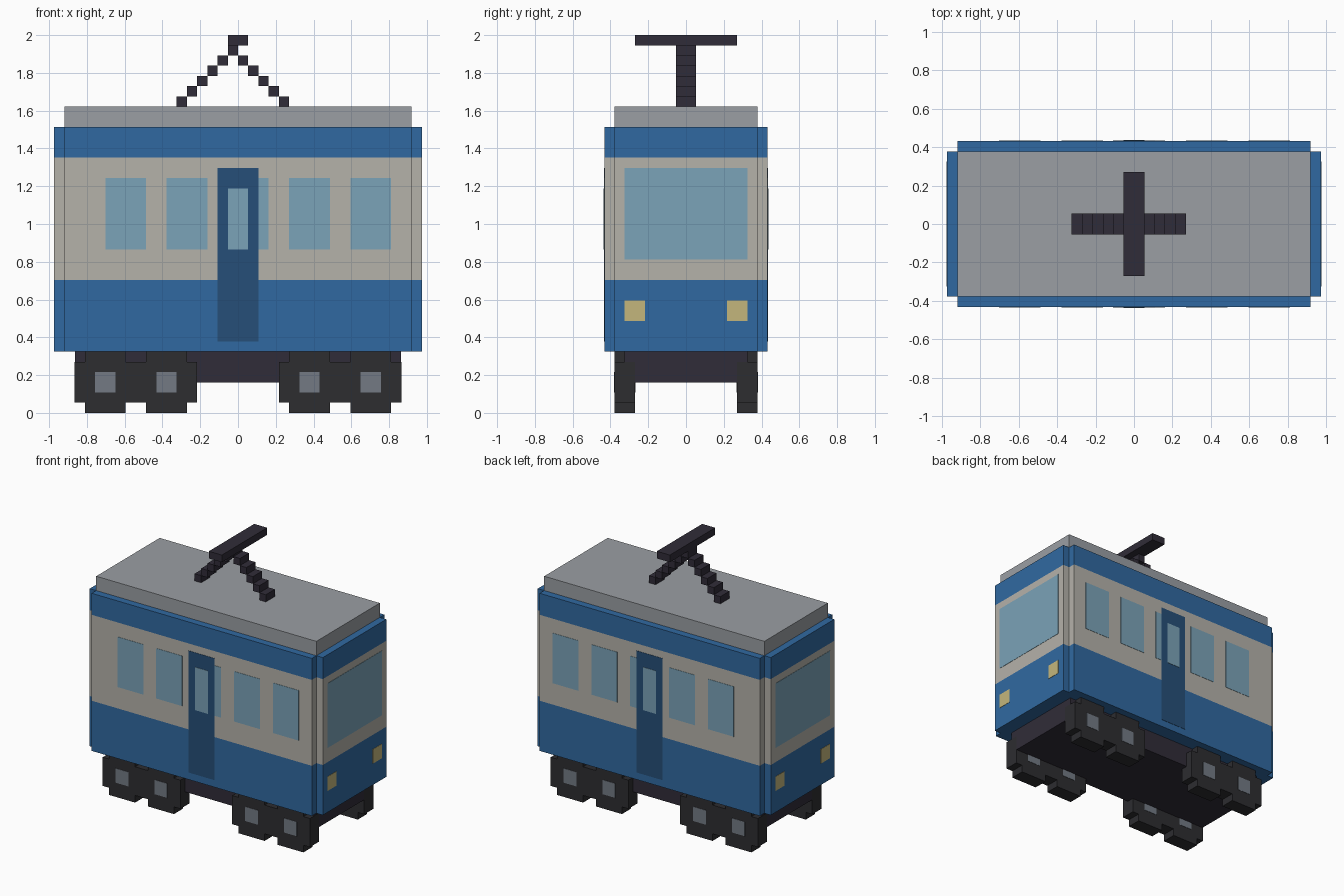
import bpy, bmesh

if "Cube" in bpy.data.objects:
    bpy.data.objects.remove(bpy.data.objects["Cube"])

V = 2 / 37      # one block of the model
LIFT = 0.04     # how far painted panels stand proud, in blocks


def material(name, hex_code):
    def lin(c):
        return c / 12.92 if c <= 0.04045 else ((c + 0.055) / 1.055) ** 2.4
    m = bpy.data.materials.new(name)
    m.diffuse_color = [lin(int(hex_code[i:i + 2], 16) / 255) for i in (0, 2, 4)] + [1]
    m.use_nodes = True
    m.node_tree.nodes["Principled BSDF"].inputs["Base Color"].default_value = m.diffuse_color
    return m


BLUE = material("blue_paint", "3069A1")
CREAM = material("cream_paint", "B5B2AA")
DOOR = material("door_blue", "264F78")
GLASS = material("glass", "7BA3B8")
LAMP = material("lamp_yellow", "C4B67C")
ROOF = material("roof_grey", "9B9FA4")
DARK = material("chassis_dark", "302C38")
TYRE = material("wheel_dark", "2D2D30")
HUB = material("hub_grey", "737A84")


def finish(name, bm, mat):
    bmesh.ops.recalc_face_normals(bm, faces=bm.faces)
    bmesh.ops.scale(bm, vec=(V, V, V), verts=bm.verts)
    me = bpy.data.meshes.new(name)
    bm.to_mesh(me)
    bm.free()
    me.materials.append(mat)
    ob = bpy.data.objects.new(name, me)
    bpy.context.collection.objects.link(ob)
    return ob


def prism(name, profile, axis, lo, hi, mat):
    """Extrude a 2D profile (in blocks) along y or z."""
    bm = bmesh.new()
    place = (lambda a, b, t: (a, t, b)) if axis == "y" else (lambda a, b, t: (a, b, t))
    face = bm.faces.new([bm.verts.new(place(a, b, lo)) for a, b in profile])
    ext = bmesh.ops.extrude_face_region(bm, geom=[face])
    bmesh.ops.translate(bm, vec=place(0, 0, hi - lo),
                        verts=[g for g in ext["geom"] if isinstance(g, bmesh.types.BMVert)])
    return finish(name, bm, mat)


def box(name, x, y, z, mat):
    return prism(name, [(x[0], y[0]), (x[1], y[0]), (x[1], y[1]), (x[0], y[1])],
                 "z", z[0], z[1], mat)


def notched(w, h):
    """Rectangle outline with one-block notches at its four corners."""
    q = [(w, h - 1), (w - 1, h - 1), (w - 1, h)]
    return (q + [(-a, b) for a, b in reversed(q)] + [(-a, -b) for a, b in q]
            + [(a, -b) for a, b in reversed(q)])


def span(s, a, b):
    return sorted((s * a, s * b))


# Body bands and roof
for name, z0, z1, mat in (("lower_body", 6, 13, BLUE), ("window_band", 13, 25, CREAM),
                          ("upper_body", 25, 28, BLUE)):
    prism(name, notched(18, 8), "z", z0, z1, mat)
box("roof", (-17, 17), (-7, 7), (28, 30), ROOF)

# Side windows and doors; the doors partly cover the middle window
for s, side in ((-1, "front"), (1, "back")):
    for i, (x0, x1) in enumerate(((-13, -9), (-7, -3), (2, 3), (5, 9), (11, 15))):
        box(f"{side}_window_{i + 1}", (x0, x1), span(s, 7.5, 8 + LIFT), (16, 23), GLASS)
    box(f"{side}_door", (-2, 2), span(s, 7.5, 8 + LIFT), (7, 24), DOOR)
    box(f"{side}_door_window", (-1, 1), span(s, 7.5, 8 + 2 * LIFT), (16, 22), GLASS)

# End windows and headlights
for s, end in ((-1, "left"), (1, "right")):
    box(f"{end}_end_window", span(s, 17.5, 18 + LIFT), (-6, 6), (15, 24), GLASS)
    for t in (-1, 1):
        box(f"{end}_headlight", span(s, 17.5, 18 + LIFT), span(t, 4, 6), (9, 11), LAMP)

# Chassis, wheels and hubs
box("chassis", (-16 + LIFT, 16 - LIFT), (-6, 6), (3, 6), DARK)
for cx in (-13, -7, 7, 13):
    for s in (-1, 1):
        prism("wheel", [(cx + a, 3 + b) for a, b in notched(3, 3)], "y", *span(s, 5, 7), TYRE)
        box("wheel_hub", (cx - 1, cx + 1), span(s, 5 - LIFT, 7 + LIFT), (2, 4), HUB)

# Pantograph: two stepped arms meeting under a cross bar
for i in range(6):
    for x in {-6 + i, 4 - i}:
        box("pantograph_arm", (x, x + 1), (-1, 1), (30 + i, 31 + i), DARK)
box("pantograph_bar", (-1, 1), (-5, 5), (36, 37), DARK)
